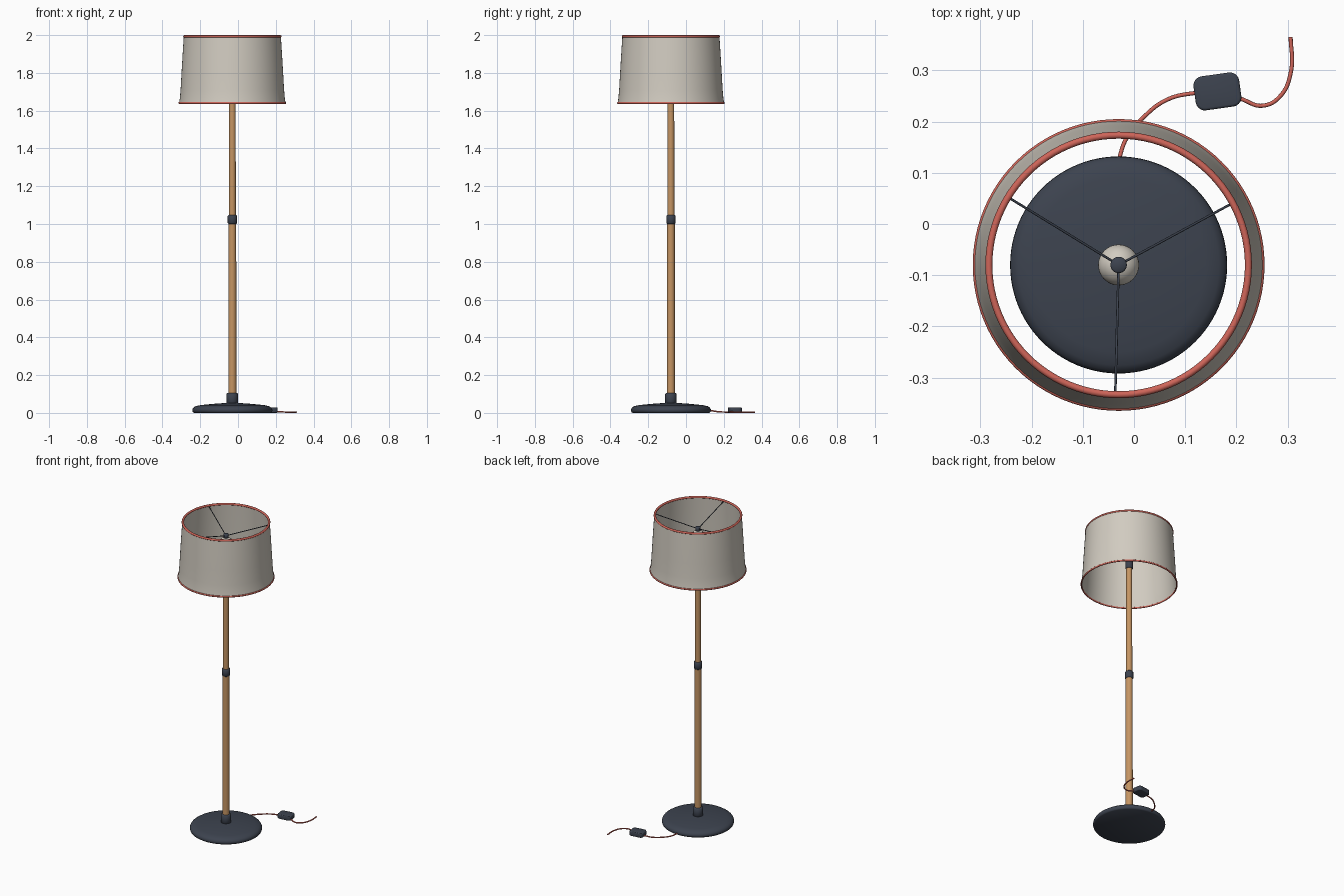
import bpy, bmesh, math
from mathutils import Vector

if "Cube" in bpy.data.objects:
    bpy.data.objects.remove(bpy.data.objects["Cube"])

CX, CY = -0.03, -0.08   # lamp axis


def material(name, rgb):
    m = bpy.data.materials.new(name)
    m.diffuse_color = (*rgb, 1)
    m.use_nodes = True
    m.node_tree.nodes["Principled BSDF"].inputs["Base Color"].default_value = m.diffuse_color
    return m


NAVY = material("dark navy metal", (0.046, 0.056, 0.078))
WOOD = material("warm wood", (0.56, 0.30, 0.125))
CREAM = material("cream fabric", (0.64, 0.60, 0.53))
RED = material("coral red trim", (0.62, 0.13, 0.10))


def finish(ob, mat, angle=35):
    ob.data.materials.append(mat)
    bpy.ops.object.select_all(action='DESELECT')
    ob.select_set(True)
    bpy.context.view_layer.objects.active = ob
    if ob.type == 'MESH':
        bpy.ops.object.shade_smooth_by_angle(angle=math.radians(angle))
    return ob


def lathe(name, profile, mat, steps=64, closed=False, angle=35):
    """Spin an (r, z) profile around the lamp axis."""
    bm = bmesh.new()
    vs = [bm.verts.new((r, 0, z)) for r, z in profile]
    edges = [bm.edges.new(p) for p in zip(vs, vs[1:])]
    if closed:
        edges.append(bm.edges.new((vs[-1], vs[0])))
    bmesh.ops.spin(bm, geom=vs + edges, axis=(0, 0, 1), cent=(0, 0, 0),
                   angle=2 * math.pi, steps=steps, use_duplicate=False)
    bmesh.ops.remove_doubles(bm, verts=bm.verts, dist=1e-5)
    bmesh.ops.recalc_face_normals(bm, faces=bm.faces)
    me = bpy.data.meshes.new(name)
    bm.to_mesh(me)
    bm.free()
    ob = bpy.data.objects.new(name, me)
    bpy.context.collection.objects.link(ob)
    ob.location = (CX, CY, 0)
    return finish(ob, mat, angle)


def collar(name, r, z0, z1, mat, b=0.005):
    return lathe(name, [(0, z0), (r - b, z0), (r, z0 + b), (r, z1 - b),
                        (r - b, z1), (0, z1)], mat, 32, angle=50)


def tube(name, points, radius, mat, smooth=True):
    cu = bpy.data.curves.new(name, 'CURVE')
    cu.dimensions = '3D'
    cu.bevel_depth = radius
    cu.bevel_resolution = 3
    cu.use_fill_caps = True
    sp = cu.splines.new('BEZIER' if smooth else 'POLY')
    pts = sp.bezier_points if smooth else sp.points
    pts.add(len(points) - 1)
    for p, co in zip(pts, points):
        if smooth:
            p.co = co
            p.handle_left_type = p.handle_right_type = 'AUTO'
        else:
            p.co = (*co, 1)
    ob = bpy.data.objects.new(name, cu)
    bpy.context.collection.objects.link(ob)
    return finish(ob, mat)


# Weighted base
lathe("base", [(0, 0), (0.203, 0), (0.209, 0.004), (0.212, 0.012), (0.211, 0.020),
               (0.206, 0.028), (0.196, 0.035), (0.17, 0.041), (0.10, 0.048),
               (0.03, 0.053), (0, 0.053)], NAVY, 96, angle=60)

# Pole and its collars
collar("base_collar", 0.030, 0.045, 0.106, NAVY)
lathe("lower_pole", [(0, 0.09), (0.0215, 0.09), (0.0205, 1.02), (0, 1.02)], WOOD, 32)
collar("middle_collar", 0.0245, 1.0, 1.048, NAVY)
lathe("upper_pole", [(0, 1.03), (0.0185, 1.03), (0.0175, 1.76), (0, 1.76)], WOOD, 32)

# Socket and bulb
collar("bulb_socket", 0.023, 1.745, 1.825, NAVY)
R, BZ = 0.04, 1.858
bulb = [(0, 1.80), (0.02, 1.80)]
bulb += [(R * math.cos(a), BZ + R * math.sin(a))
         for a in [math.radians(-60 + 10 * i) for i in range(15)]] + [(0, BZ + R)]
lathe("bulb", bulb, CREAM, 32, angle=60)

# Lampshade: thin wall with a small flare at the bottom
outer = [(0.257, 1.994), (0.263, 1.90), (0.269, 1.80), (0.274, 1.71),
         (0.278, 1.665), (0.282, 1.639)]
inner = [(r - 0.004, z) for r, z in reversed(outer)]
lathe("shade", outer + inner, CREAM, 96, closed=True)


def ring(name, r, z, rr, rz):
    prof = [(r + rr * math.cos(i * math.pi / 6), z + rz * math.sin(i * math.pi / 6))
            for i in range(12)]
    lathe(name, prof, RED, 96, closed=True, angle=60)


ring("shade_top_trim", 0.2535, 1.993, 0.0068, 0.0068)
ring("shade_bottom_trim", 0.2805, 1.641, 0.0045, 0.0055)

# Shade carrier: hub and three spokes
collar("carrier_hub", 0.016, 1.893, 1.918, NAVY, 0.003)
for i in range(3):
    a = math.radians(28.5 + 120 * i)
    d = Vector((math.cos(a), math.sin(a), 0))
    c = Vector((CX, CY, 0))
    tube(f"carrier_spoke_{i + 1}", [c + d * 0.008 + Vector((0, 0, 1.908)),
                                    c + d * 0.252 + Vector((0, 0, 1.988))],
         0.0024, NAVY, smooth=False)

# Power cable lying on the floor
path = [(-0.03, 0.11, 0.014), (-0.026, 0.138, 0.011), (-0.012, 0.172, 0.006),
        (0.02, 0.21, 0.0045), (0.065, 0.243, 0.0045), (0.12, 0.256, 0.007),
        (0.165, 0.258, 0.012), (0.21, 0.244, 0.007), (0.25, 0.231, 0.0045),
        (0.285, 0.249, 0.0045), (0.307, 0.30, 0.0045), (0.306, 0.365, 0.0045)]
tube("cable", path, 0.004, RED)

# Inline foot switch
bpy.ops.mesh.primitive_cube_add(size=1, location=(0.163, 0.259, 0.0145))
sw = bpy.context.object
sw.name = "foot_switch"
bm = bmesh.new()
bm.from_mesh(sw.data)
bmesh.ops.scale(bm, vec=(0.09, 0.067, 0.029), verts=bm.verts)
upright = [e for e in bm.edges if abs(e.verts[0].co.z - e.verts[1].co.z) > 0.01]
bmesh.ops.bevel(bm, geom=upright, offset=0.018, segments=5, profile=0.5, affect='EDGES')
rims = [e for e in bm.edges if abs(e.verts[0].co.z - e.verts[1].co.z) < 1e-5]
bmesh.ops.bevel(bm, geom=rims, offset=0.005, segments=3, profile=0.5, affect='EDGES')
bm.to_mesh(sw.data)
bm.free()
sw.rotation_euler.z = math.radians(8)
finish(sw, NAVY)
